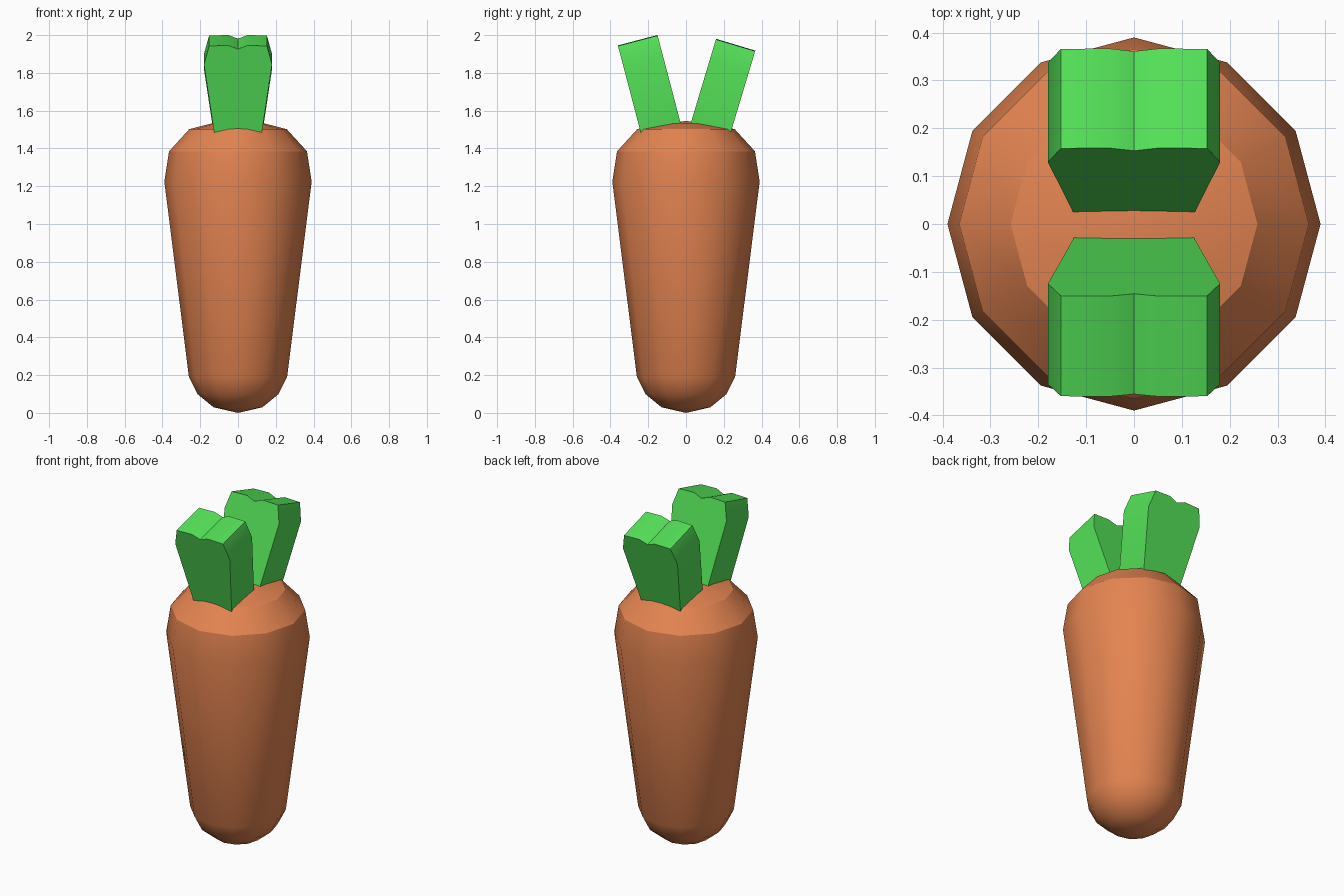
import bpy, bmesh, math
from mathutils import Matrix, Vector

if "Cube" in bpy.data.objects:
    bpy.data.objects.remove(bpy.data.objects["Cube"])


def material(name, rgb):
    m = bpy.data.materials.new(name)
    m.diffuse_color = (*rgb, 1)
    m.use_nodes = True
    m.node_tree.nodes["Principled BSDF"].inputs["Base Color"].default_value = m.diffuse_color
    return m


def finish(bm, name, mat):
    bmesh.ops.recalc_face_normals(bm, faces=bm.faces)
    me = bpy.data.meshes.new(name)
    bm.to_mesh(me)
    bm.free()
    me.materials.append(mat)
    ob = bpy.data.objects.new(name, me)
    bpy.context.collection.objects.link(ob)
    return ob


orange = material("carrot orange", (0.775, 0.231, 0.082))
green = material("leaf green", (0.089, 0.760, 0.098))

# Root: 12-sided lathe of (radius, height) rings between two poles
SIDES = 12
rings = [(0.13, 0.03), (0.215, 0.10), (0.26, 0.19), (0.39, 1.225),
         (0.365, 1.385), (0.258, 1.502), (0.13, 1.535)]
bm = bmesh.new()
loops = []
for r, z in rings:
    loops.append([bm.verts.new((r * math.cos(a), r * math.sin(a), z))
                  for a in (i * math.tau / SIDES for i in range(SIDES))])
bottom = bm.verts.new((0, 0, 0))
top = bm.verts.new((0, 0, 1.545))
for i in range(SIDES):
    j = (i + 1) % SIDES
    for a, b in zip(loops, loops[1:]):
        bm.faces.new((a[i], a[j], b[j], b[i]))
    bm.faces.new((bottom, loops[0][j], loops[0][i]))
    bm.faces.new((top, loops[-1][i], loops[-1][j]))
# Smooth body, with crisp rings around the shoulder
for f in bm.faces:
    f.smooth = True
for e in bm.edges:
    z0, z1 = (v.co.z for v in e.verts)
    e.smooth = not (1.3 < z0 < 1.52 and abs(z0 - z1) < 1e-4)
finish(bm, "carrot_root", orange)

# Leaves: notched outline (half width, distance from tip), extruded and tilted
half = [(0.115, -0.55), (0.18, -0.10), (0.153, 0.0), (0.052, 0.003)]
outline = half + [(0, -0.017)] + [(-x, s) for x, s in reversed(half)]


def leaf(name, tip, tilt, thick):
    bm = bmesh.new()
    face = bm.faces.new([bm.verts.new((x, -thick / 2, s)) for x, s in outline])
    ext = bmesh.ops.extrude_face_region(bm, geom=[face])
    moved = [g for g in ext["geom"] if isinstance(g, bmesh.types.BMVert)]
    bmesh.ops.translate(bm, verts=moved, vec=(0, thick, 0))
    bm.transform(Matrix.Translation(Vector(tip)) @
                 Matrix.Rotation(math.radians(tilt), 4, 'X'))
    ob = finish(bm, name, green)
    bpy.ops.object.select_all(action='DESELECT')
    ob.select_set(True)
    bpy.context.view_layer.objects.active = ob
    bpy.ops.object.shade_smooth_by_angle(angle=math.radians(30))


leaf("front_leaf", (0, -0.255, 1.970), 14.7, 0.217)
leaf("back_leaf", (0, 0.262, 1.946), -16.7, 0.217)
